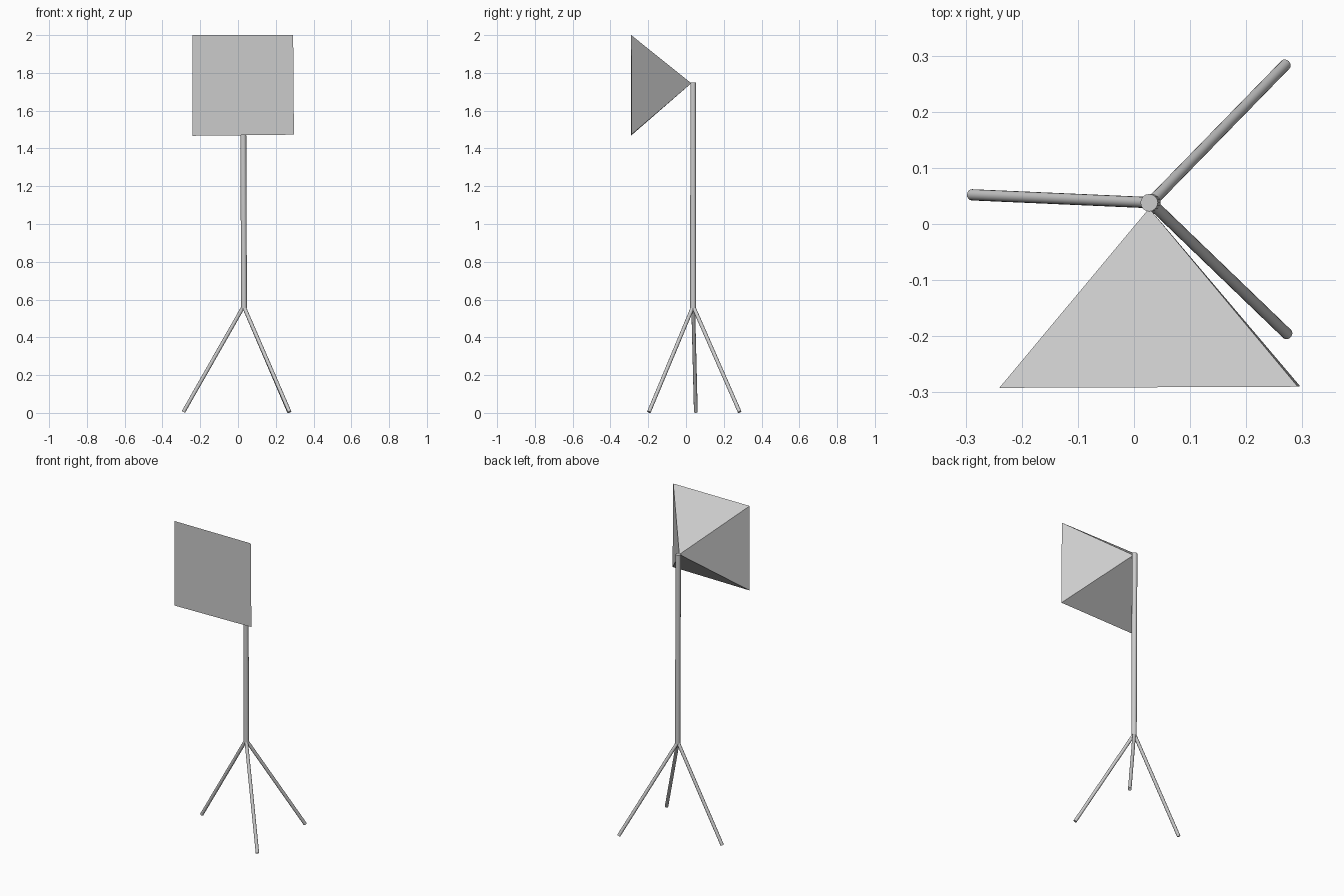
import bpy
import bmesh
from mathutils import Vector

cube = bpy.data.objects.get("Cube")
if cube:
    bpy.data.objects.remove(cube, do_unlink=True)


def material(name, value):
    mat = bpy.data.materials.new(name)
    mat.use_nodes = True
    colour = (value, value, value, 1)
    mat.diffuse_color = colour
    mat.node_tree.nodes["Principled BSDF"].inputs["Base Color"].default_value = colour
    return mat


light_grey = material("light grey", 0.6)


def tube(name, start, end, radius):
    """Capped cylinder running between two points."""
    start, end = Vector(start), Vector(end)
    axis = end - start
    bpy.ops.mesh.primitive_cylinder_add(
        vertices=16, radius=radius, depth=axis.length, location=(start + end) / 2,
        rotation=axis.to_track_quat("Z", "Y").to_euler())
    obj = bpy.context.object
    obj.name = name
    obj.data.materials.append(light_grey)
    bpy.ops.object.shade_smooth_by_angle()


# Upright pole, leaning very slightly
hub = (0.032, 0.038, 0.555)
tube("pole", hub, (0.027, 0.038, 1.75), 0.0155)

# Three splayed legs
feet = {"back_left_leg": (0.27, 0.284),
        "front_left_leg": (0.273, -0.196),
        "right_leg": (-0.289, 0.052)}
for name, (x, y) in feet.items():
    tube(name, (0.03, 0.038, 0.565), (x, y, 0.005), 0.01)

# Pyramid lamp head: square front panel tapering back to the pole top
bm = bmesh.new()
corners = [bm.verts.new(p) for p in (
    (-0.24, -0.292, 1.467), (0.296, -0.289, 1.473),
    (0.292, -0.29, 2.0), (-0.24, -0.292, 2.0))]
apex = bm.verts.new((0.027, 0.028, 1.745))
bm.faces.new(corners)
for i in range(4):
    bm.faces.new((corners[i], apex, corners[(i + 1) % 4]))
bmesh.ops.recalc_face_normals(bm, faces=bm.faces)
mesh = bpy.data.meshes.new("lamp_head")
bm.to_mesh(mesh)
bm.free()
mesh.materials.append(light_grey)
head = bpy.data.objects.new("lamp_head", mesh)
bpy.context.collection.objects.link(head)
